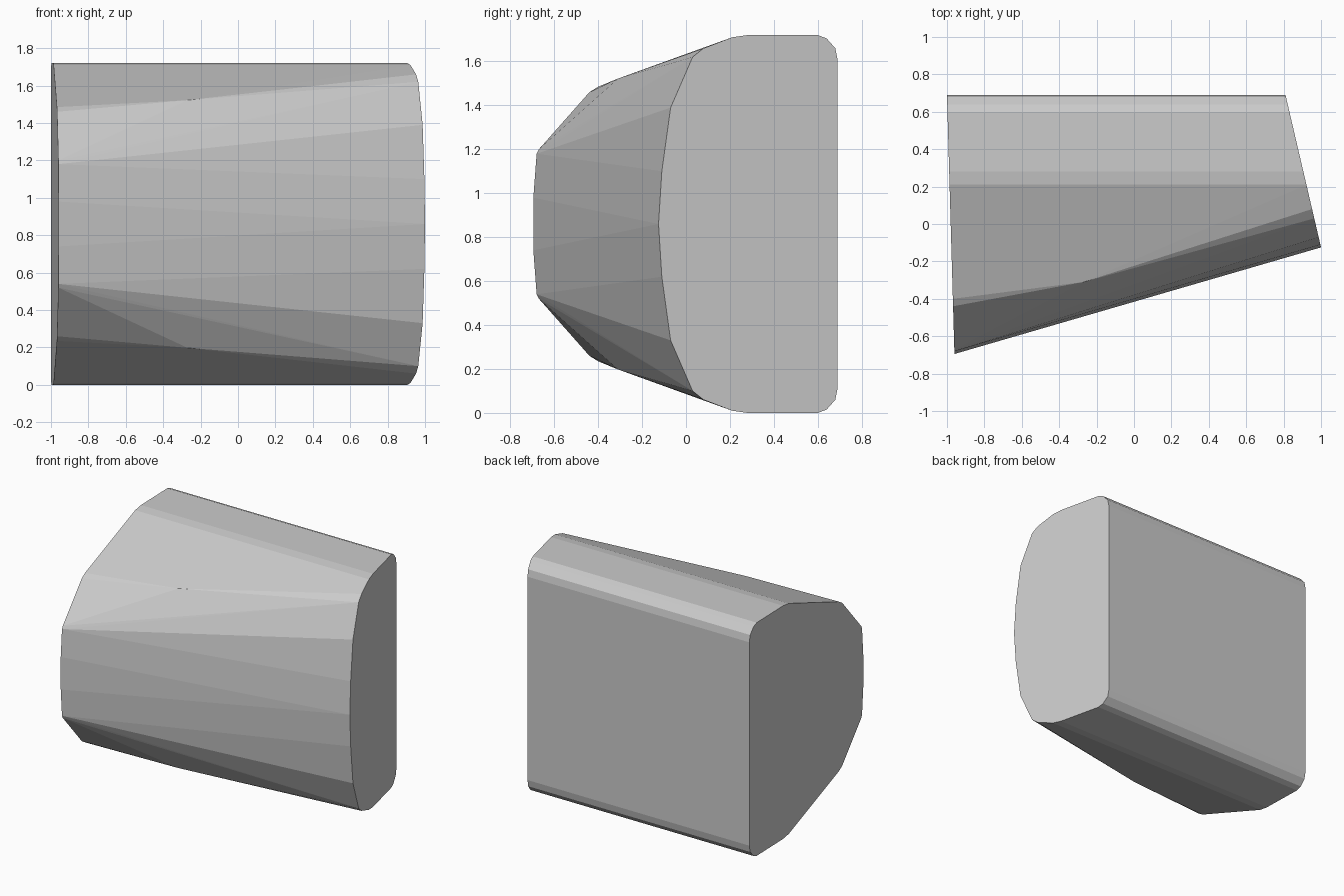
import bpy, bmesh

if "Cube" in bpy.data.objects:
    bpy.data.objects.remove(bpy.data.objects["Cube"])

MID = 0.86  # height of the horizontal symmetry plane

# Upper half profiles as (y, half height), from the flat back round to the front
BACK = [(0.69, 0.75), (0.68, 0.80), (0.64, 0.845), (0.60, 0.86), (0.28, 0.86), (0.21, 0.85)]
LARGE_END = BACK + [(-0.40, 0.625), (-0.44, 0.60), (-0.67, 0.34), (-0.68, 0.32), (-0.695, 0.12)]
SMALL_END = BACK + [(0.08, 0.80), (0.03, 0.76), (-0.07, 0.53), (-0.11, 0.24), (-0.125, 0.0)]


def large_x(y):
    return -1.0 + 0.04 * (0.69 - y) / 1.385


def small_x(y):
    return 0.81 + 0.19 * (0.69 - y) / 0.815


# Points of the two slanted end outlines, mirrored top to bottom
points = set()
for profile, end_x in ((LARGE_END, large_x), (SMALL_END, small_x)):
    for y, h in profile:
        for side in (1, -1):
            points.add((end_x(y), y, MID + side * h))

# Crease points on the long front bevels
for side in (1, -1):
    points.add((-0.27, -0.31, MID + side * 0.662))

# Skin the outlines into one convex wedge
bm = bmesh.new()
for p in sorted(points):
    bm.verts.new(p)
bmesh.ops.convex_hull(bm, input=bm.verts[:])
bmesh.ops.dissolve_limit(bm, angle_limit=0.01, verts=bm.verts[:], edges=bm.edges[:])
bmesh.ops.recalc_face_normals(bm, faces=bm.faces[:])

mesh = bpy.data.meshes.new("tapered_block")
bm.to_mesh(mesh)
bm.free()

# Plain grey finish
grey = bpy.data.materials.new("grey")
grey.diffuse_color = (0.60, 0.60, 0.60, 1)
grey.use_nodes = True
grey.node_tree.nodes["Principled BSDF"].inputs["Base Color"].default_value = grey.diffuse_color
mesh.materials.append(grey)

block = bpy.data.objects.new("tapered_block", mesh)
bpy.context.collection.objects.link(block)
